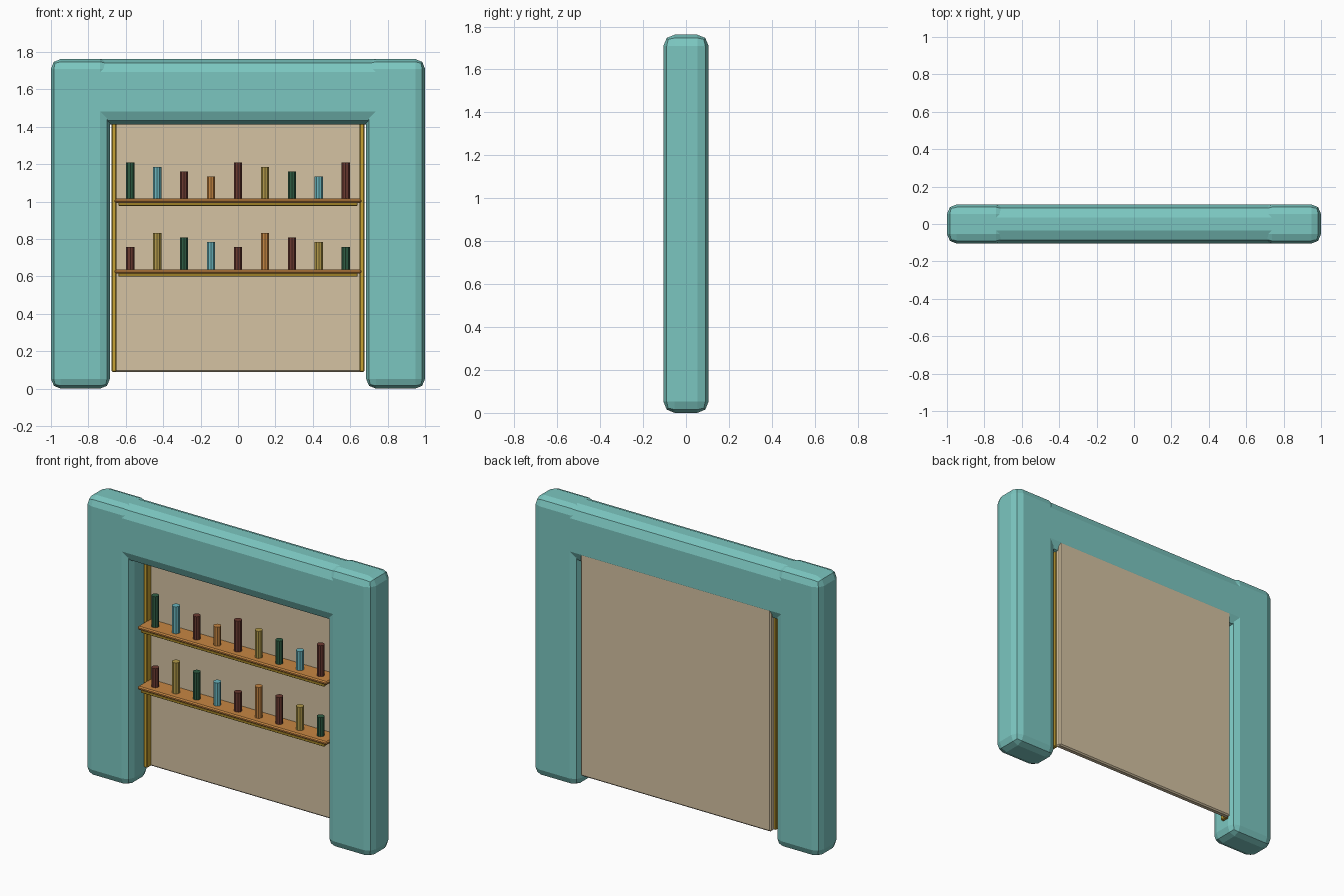
import bpy

cube = bpy.data.objects.get("Cube")
if cube:
    bpy.data.objects.remove(cube, do_unlink=True)


def material(name, r, g, b):
    m = bpy.data.materials.new(name)
    m.use_nodes = True
    m.diffuse_color = (r, g, b, 1)
    bsdf = next(n for n in m.node_tree.nodes if n.type == 'BSDF_PRINCIPLED')
    bsdf.inputs["Base Color"].default_value = (r, g, b, 1)
    return m


TEAL = material("teal_paint", .198, .565, .527)
CREAM = material("cream_panel", .66, .54, .36)
BRASS = material("brass", .58, .37, .035)
COPPER = material("copper_wood", .565, .24, .056)
GREEN = material("bottle_green", .028, .109, .056)
AQUA = material("bottle_aqua", .147, .462, .509)
MAROON = material("bottle_maroon", .147, .042, .03)
OCHRE = material("bottle_ochre", .45, .323, .069)


def box(name, mat, x, y, z, bevel, segments=1):
    """Bevelled box from (min, max) ranges on each axis."""
    bpy.ops.mesh.primitive_cube_add(size=1, location=[sum(r) / 2 for r in (x, y, z)])
    ob = bpy.context.object
    ob.name = name
    ob.scale = [r[1] - r[0] for r in (x, y, z)]
    bpy.ops.object.transform_apply(location=False, rotation=False, scale=True)
    ob.data.materials.append(mat)
    mod = ob.modifiers.new("bevel", 'BEVEL')
    mod.width, mod.segments = bevel, segments
    return ob


def bottle(name, mat, x, z, height):
    bpy.ops.mesh.primitive_cylinder_add(vertices=10, radius=.023, depth=height,
                                        location=(x, 0, z + height / 2))
    ob = bpy.context.object
    ob.name = name
    ob.data.materials.append(mat)


# Archway: two posts and a lintel with a softer edge
DEPTH = (-.105, .105)
box("right_post", TEAL, (-1, -.685), DEPTH, (0, 1.762), .052, 2)
box("left_post", TEAL, (.685, 1), DEPTH, (0, 1.762), .052, 2)
box("lintel", TEAL, (-.9, .9), DEPTH, (1.412, 1.762), .07, 2)

# Back panel with upright trims
box("back_panel", CREAM, (-.664, .664), (.065, .104), (.088, 1.55), .008)
for side, x in (("right", -.663), ("left", .663)):
    box(side + "_trim", BRASS, (x - .013, x + .013), (.025, .07), (.09, 1.45), .005)

# Shelves, each with a brass rail and a row of bottles
COLOURS = [GREEN, AQUA, MAROON, COPPER, MAROON, OCHRE]
HEIGHTS = [.195, .17, .146, .12]
for label, top, colour_shift, height_shift in (("upper", 1.015, 0, 0), ("lower", .637, 4, 3)):
    box(label + "_shelf", COPPER, (-.66, .66), (-.06, .07), (top - .022, top), .007)
    box(label + "_shelf_rail", BRASS, (-.64, .64), (-.055, -.035), (top - .038, top - .02), .004)
    for i in range(9):
        bottle(f"{label}_bottle_{i + 1}", COLOURS[(i + colour_shift) % 6],
               (i - 4) * .144, top, HEIGHTS[(i + height_shift) % 4])
